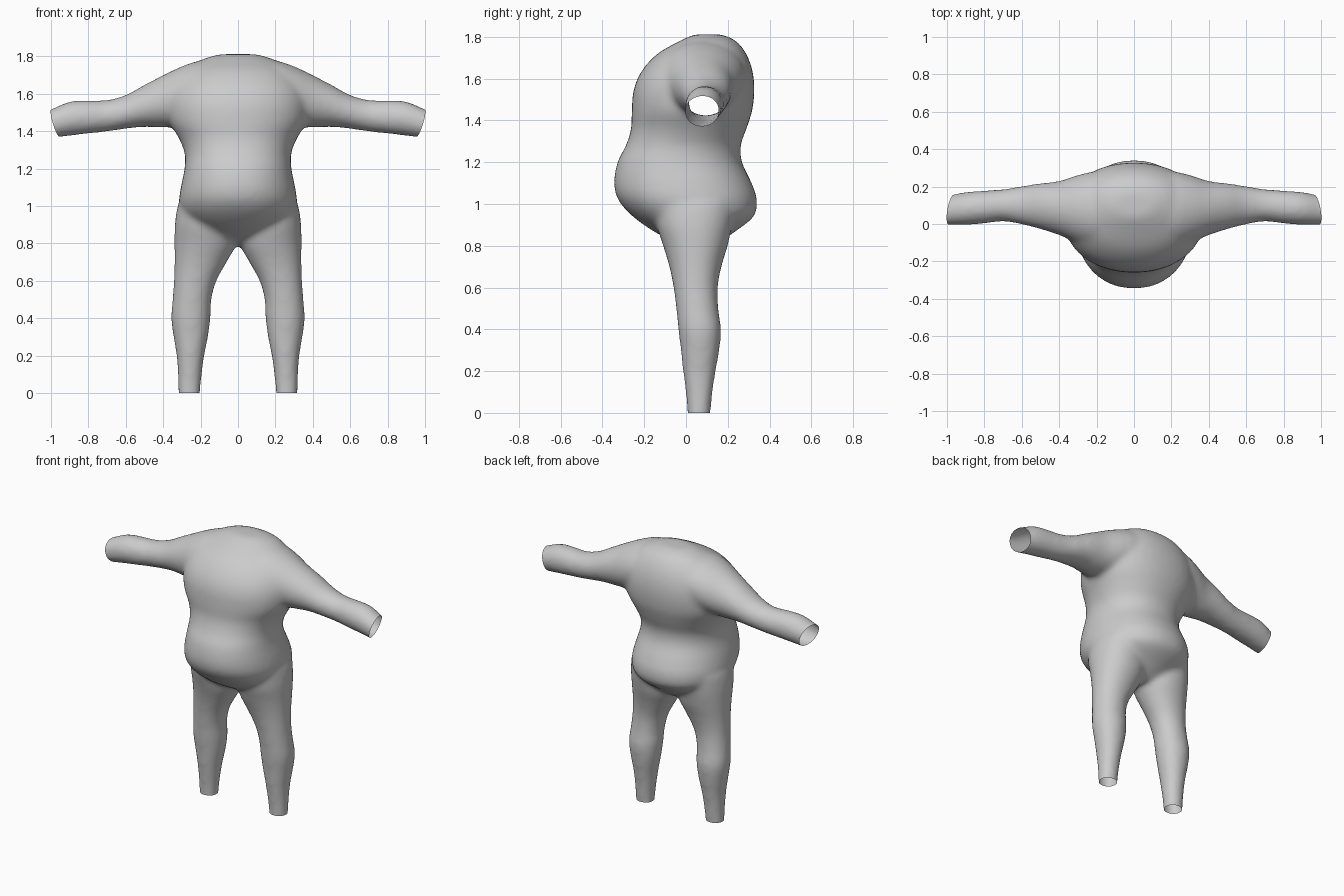
import bpy, bmesh, math
from mathutils import Vector

if "Cube" in bpy.data.objects:
    bpy.data.objects.remove(bpy.data.objects["Cube"])

SIDES = 40


def spline(rows, steps=5):
    """Catmull-Rom interpolation between the section rows."""
    out = []
    for i in range(len(rows) - 1):
        p0, p1 = rows[max(i - 1, 0)], rows[i]
        p2, p3 = rows[i + 1], rows[min(i + 2, len(rows) - 1)]
        for k in range(steps):
            t = k / steps
            out.append([0.5 * (2 * b + (c - a) * t + (2 * a - 5 * b + 4 * c - d) * t * t
                               + (3 * b - a - 3 * c + d) * t ** 3)
                        for a, b, c, d in zip(p0, p1, p2, p3)])
    out.append(list(rows[-1]))
    return out


def loft(bm, rows, place, power):
    """Closed tube of superelliptic sections: (position, a min, a max, b min, b max)."""
    rings = []
    for t, a0, a1, b0, b1 in spline(rows):
        ring = []
        for k in range(SIDES):
            ang = 2 * math.pi * k / SIDES
            c, s = math.cos(ang), math.sin(ang)
            u = math.copysign(abs(c) ** (2 / power), c)
            v = math.copysign(abs(s) ** (2 / power), s)
            ring.append(bm.verts.new(place(t, (a0 + a1) / 2 + u * (a1 - a0) / 2,
                                           (b0 + b1) / 2 + v * (b1 - b0) / 2)))
        rings.append(ring)
    faces = [bm.faces.new(rings[0]), bm.faces.new(rings[-1])]
    for r, q in zip(rings, rings[1:]):
        for k in range(SIDES):
            j = (k + 1) % SIDES
            faces.append(bm.faces.new((r[k], r[j], q[j], q[k])))
    bmesh.ops.recalc_face_normals(bm, faces=faces)


# Sections of the parts
torso = [(z, -w, w, f, b) for z, w, f, b in [
    (0.79, 0.05, 0.00, 0.13), (0.86, 0.19, -0.14, 0.225), (0.94, 0.29, -0.255, 0.325),
    (1.02, 0.315, -0.325, 0.34), (1.10, 0.306, -0.345, 0.315), (1.20, 0.286, -0.328, 0.268),
    (1.28, 0.285, -0.288, 0.262), (1.36, 0.315, -0.263, 0.29), (1.45, 0.365, -0.26, 0.318),
    (1.55, 0.375, -0.25, 0.328), (1.64, 0.35, -0.21, 0.318), (1.72, 0.29, -0.135, 0.288),
    (1.78, 0.20, -0.03, 0.24), (1.812, 0.10, 0.04, 0.17)]]

leg = [(1.00, 0.04, 0.325, -0.15, 0.23), (0.90, 0.02, 0.338, -0.14, 0.22),
       (0.80, 0.01, 0.34, -0.11, 0.20), (0.70, 0.06, 0.34, -0.08, 0.17),
       (0.60, 0.115, 0.343, -0.06, 0.152), (0.50, 0.142, 0.35, -0.047, 0.155),
       (0.40, 0.147, 0.358, -0.037, 0.168), (0.30, 0.16, 0.345, -0.025, 0.16),
       (0.20, 0.18, 0.329, -0.015, 0.143), (0.10, 0.193, 0.322, -0.002, 0.128),
       (0.00, 0.202, 0.319, 0.006, 0.118), (-0.08, 0.205, 0.315, 0.01, 0.115)]

arm = [(0.0, -0.08, 0.27, 1.50, 1.80), (0.2, -0.12, 0.28, 1.45, 1.778),
       (0.3, -0.10, 0.262, 1.43, 1.747), (0.4, -0.06, 0.23, 1.42, 1.70),
       (0.5, -0.028, 0.218, 1.423, 1.648), (0.6, -0.003, 0.203, 1.413, 1.594),
       (0.7, 0.014, 0.186, 1.398, 1.567), (0.8, 0.002, 0.179, 1.387, 1.565),
       (0.9, -0.005, 0.171, 1.375, 1.559), (1.0, -0.006, 0.152, 1.362, 1.518),
       (1.08, -0.005, 0.14, 1.352, 1.485)]

# Overlapping torso, legs and arms
bm = bmesh.new()
loft(bm, torso, lambda t, a, b: (a, b, t), 2.15)
for side in (1, -1):
    loft(bm, leg, lambda t, a, b: (side * a, b, t), 2.1)
    loft(bm, arm, lambda t, a, b: (side * t, a, b), 2.0)
mesh = bpy.data.meshes.new("body")
bm.to_mesh(mesh)
bm.free()
body = bpy.data.objects.new("body", mesh)
bpy.context.collection.objects.link(body)

# Fuse into one skin and soften the joins
fuse = body.modifiers.new("fuse", 'REMESH')
fuse.mode = 'VOXEL'
fuse.voxel_size = 0.015
soft = body.modifiers.new("soften", 'SMOOTH')
soft.factor = 0.5
soft.iterations = 14
bpy.context.view_layer.update()
skin = bpy.data.meshes.new_from_object(body.evaluated_get(bpy.context.evaluated_depsgraph_get()))
body.modifiers.clear()
body.data = skin

# Cut the ankles and wrists open
bm = bmesh.new()
bm.from_mesh(skin)
cuts = [((0, 0, 0), (0, 0, -1))]
cuts += [((s * 0.98, 0.065, 1.45), (s, 0.18, -0.3)) for s in (1, -1)]
for point, normal in cuts:
    bmesh.ops.bisect_plane(bm, geom=bm.verts[:] + bm.edges[:] + bm.faces[:], dist=1e-5,
                           plane_co=Vector(point), plane_no=Vector(normal).normalized(),
                           clear_outer=True)
for f in bm.faces:
    f.smooth = True
bm.to_mesh(skin)
bm.free()

# Plain grey
grey = bpy.data.materials.new("light grey")
grey.diffuse_color = (0.6, 0.6, 0.6, 1)
grey.use_nodes = True
grey.node_tree.nodes["Principled BSDF"].inputs["Base Color"].default_value = grey.diffuse_color
skin.materials.clear()
skin.materials.append(grey)
